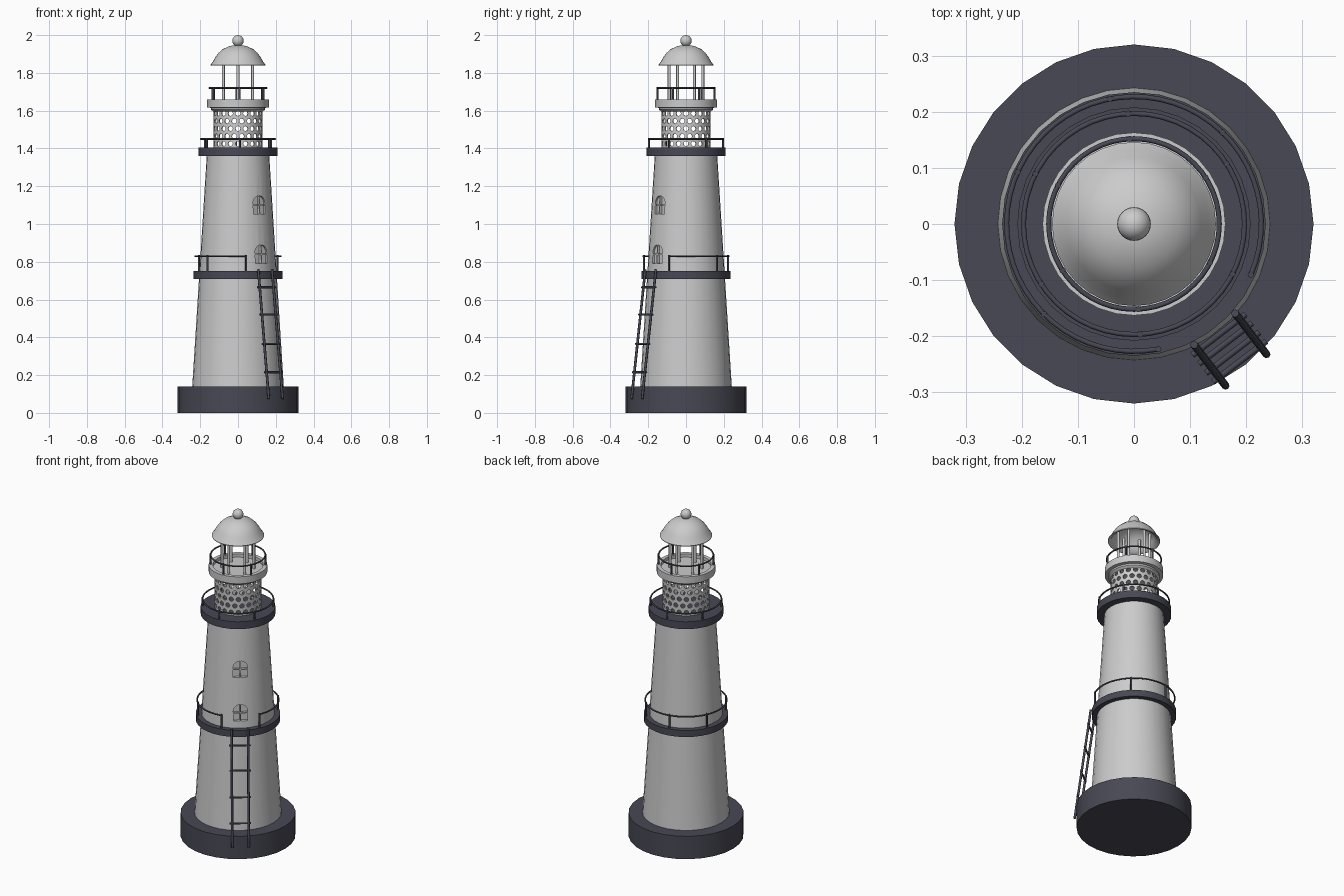
import bpy, bmesh, math
from mathutils import Vector

if "Cube" in bpy.data.objects:
    bpy.data.objects.remove(bpy.data.objects["Cube"])

dark = bpy.data.materials.new("dark_metal")
dark.diffuse_color = (0.065, 0.065, 0.09, 1)
dark.use_nodes = True
dark.node_tree.nodes["Principled BSDF"].inputs["Base Color"].default_value = dark.diffuse_color


def add_mesh(name, bm, mat=None):
    bmesh.ops.remove_doubles(bm, verts=bm.verts, dist=1e-5)
    bmesh.ops.recalc_face_normals(bm, faces=bm.faces)
    me = bpy.data.meshes.new(name)
    bm.to_mesh(me)
    bm.free()
    ob = bpy.data.objects.new(name, me)
    bpy.context.collection.objects.link(ob)
    if mat:
        me.materials.append(mat)
    return ob


def activate(ob):
    bpy.ops.object.select_all(action='DESELECT')
    ob.select_set(True)
    bpy.context.view_layer.objects.active = ob


def smooth(ob):
    activate(ob)
    bpy.ops.object.shade_smooth_by_angle(angle=math.radians(35))
    return ob


def lathe(name, profile, segs=32, mat=None):
    """Spin an (r, z) outline around the z axis."""
    bm = bmesh.new()
    vs = [bm.verts.new((r, 0, z)) for r, z in profile]
    es = [bm.edges.new(p) for p in zip(vs, vs[1:])]
    bmesh.ops.spin(bm, geom=vs + es, cent=(0, 0, 0), axis=(0, 0, 1),
                   angle=2 * math.pi, steps=segs, use_duplicate=False)
    return smooth(add_mesh(name, bm, mat))


def rods(name, paths, mat=None):
    """Round bars: each path is (points, radius, cyclic)."""
    cu = bpy.data.curves.new(name, 'CURVE')
    cu.dimensions = '3D'
    cu.bevel_depth = 1.0
    cu.bevel_resolution = 2
    cu.use_fill_caps = True
    for pts, rad, cyclic in paths:
        sp = cu.splines.new('POLY')
        sp.points.add(len(pts) - 1)
        for p, co in zip(sp.points, pts):
            p.co = (*co, 1)
            p.radius = rad
        sp.use_cyclic_u = cyclic
    if mat:
        cu.materials.append(mat)
    ob = bpy.data.objects.new(name, cu)
    bpy.context.collection.objects.link(ob)
    return ob


def polar(r, deg, z):
    a = math.radians(deg)
    return Vector((r * math.cos(a), r * math.sin(a), z))


def railing(name, r, z0, z1, posts, start=0, end=360):
    full = end - start == 360
    n = 48
    ring = [polar(r, start + (end - start) * i / n, z1) for i in range(n if full else n + 1)]
    paths = [(ring, 0.0045, full)]
    paths += [([polar(r, a, z0), polar(r, a, z1 + 0.006)], 0.0055, False) for a in posts]
    rods(name, paths, dark)


# Plinth, tower and the two dark galleries
lathe("base", [(0, 0), (0.32, 0), (0.32, 0.14), (0, 0.14)], 28, dark)
tower = lathe("tower", [(0, 0.13), (0.243, 0.13), (0.165, 1.37), (0, 1.37)])
lathe("lower_gallery", [(0.19, 0.71), (0.235, 0.71), (0.235, 0.75), (0.19, 0.75)], 32, dark)
lathe("upper_gallery", [(0, 1.36), (0.208, 1.36), (0.208, 1.405), (0, 1.405)], 32, dark)

# Arched four-pane windows, recessed into the tower wall
WIN = -51
g, w = 0.003, 0.04
arc = [(w * math.cos(math.radians(t)), 0.01 + w * math.sin(math.radians(t)))
       for t in (0, 17, 34, 51, 68, 85.5)]
panes = [[(g, g), (w, g)] + arc, [(g, -0.048), (w, -0.048), (w, -g), (g, -g)]]
bm = bmesh.new()
out, side = polar(1, WIN, 0), polar(1, WIN + 90, 0)
for zc, rw in ((0.84, 0.198), (1.10, 0.182)):
    for pane in panes:
        for s in (-1, 1):
            base = out * (rw - 0.016) + Vector((0, 0, zc))
            f = bm.faces.new([bm.verts.new(base + side * (s * u) + Vector((0, 0, v)))
                              for u, v in pane])
            ext = bmesh.ops.extrude_face_region(bm, geom=[f], use_keep_orig=True)
            bmesh.ops.translate(bm, vec=out * 0.05,
                                verts=[e for e in ext["geom"] if isinstance(e, bmesh.types.BMVert)])
cutter = add_mesh("window_cutter", bm)
cutter.hide_render = True
mod = tower.modifiers.new("windows", 'BOOLEAN')
mod.operation = 'DIFFERENCE'
mod.solver = 'EXACT'
mod.object = cutter
activate(tower)
bpy.ops.object.modifier_apply(modifier=mod.name)
bpy.data.objects.remove(cutter)
smooth(tower)

# Perforated drum: staggered square cells, each with a round hole
bm = bmesh.new()
COLS, ROWS, R, Z0, Z1 = 20, 5, 0.13, 1.405, 1.605
cw, ch, hole = 2 * math.pi / COLS, (Z1 - Z0) / ROWS, 0.0135
square = [(1, 0), (1, 1), (0, 1), (-1, 1), (-1, 0), (-1, -1), (0, -1), (1, -1)]
for row in range(ROWS):
    for col in range(COLS):
        a0, zc = (col + 0.5 * (row % 2)) * cw, Z0 + (row + 0.5) * ch
        outer, inner = [], []
        for i, (u, v) in enumerate(square):
            t = i * math.pi / 4
            outer.append(bm.verts.new(polar(R, math.degrees(a0 + u * cw / 2), zc + v * ch / 2)))
            inner.append(bm.verts.new(polar(R, math.degrees(a0 + hole * math.cos(t) / R),
                                            zc + hole * math.sin(t))))
        for i in range(8):
            j = (i + 1) % 8
            bm.faces.new((outer[i], outer[j], inner[j], inner[i]))
drum = add_mesh("perforated_drum", bm)
mod = drum.modifiers.new("wall", 'SOLIDIFY')
mod.thickness = 0.006
mod.offset = -1
activate(drum)
bpy.ops.object.modifier_apply(modifier=mod.name)
smooth(drum)

# Collar with a recessed lantern floor
lathe("lantern_collar", [(0, 1.605), (0.13, 1.595), (0.143, 1.605), (0.143, 1.615),
                         (0.163, 1.617), (0.163, 1.66), (0.14, 1.66), (0.14, 1.64), (0, 1.64)])

# Lantern posts, hollow dome and ball finial
rods("lantern_posts", [([polar(0.089, 30 + 60 * k, 1.64), polar(0.089, 30 + 60 * k, 1.895)],
                        0.008, False) for k in range(6)])
lathe("dome", [(0, 1.938), (0.05, 1.927), (0.085, 1.903), (0.115, 1.865), (0.128, 1.845),
               (0.145, 1.838), (0.146, 1.842), (0.134, 1.858), (0.12, 1.883), (0.103, 1.906),
               (0.08, 1.926), (0.05, 1.94), (0.025, 1.946), (0, 1.947)])
bm = bmesh.new()
bmesh.ops.create_uvsphere(bm, u_segments=24, v_segments=14, radius=0.03)
bmesh.ops.translate(bm, verts=bm.verts, vec=(0, 0, 1.97))
smooth(add_mesh("ball_finial", bm))

# Railings; the lowest leaves a gap for the ladder
six = [33 + 60 * k for k in range(6)]
railing("lower_railing", 0.227, 0.745, 0.83, [-23.5, 46, 101, 156, 225, 281], -23.5, 281)
railing("middle_railing", 0.197, 1.40, 1.45, six)
railing("top_railing", 0.152, 1.655, 1.72, six)

# Leaning ladder with four rungs
LAD = -52.5
across = polar(1, LAD + 90, 0)
foot, head = polar(0.328, LAD, 0.075), polar(0.236, LAD, 0.76)
paths = [([foot + across * s, head + across * s], 0.007, False) for s in (-0.046, 0.046)]
for z in (0.215, 0.365, 0.52, 0.665):
    c = foot.lerp(head, (z - foot.z) / (head.z - foot.z))
    paths.append(([c - across * 0.06, c + across * 0.06], 0.0055, False))
rods("ladder", paths, dark)
